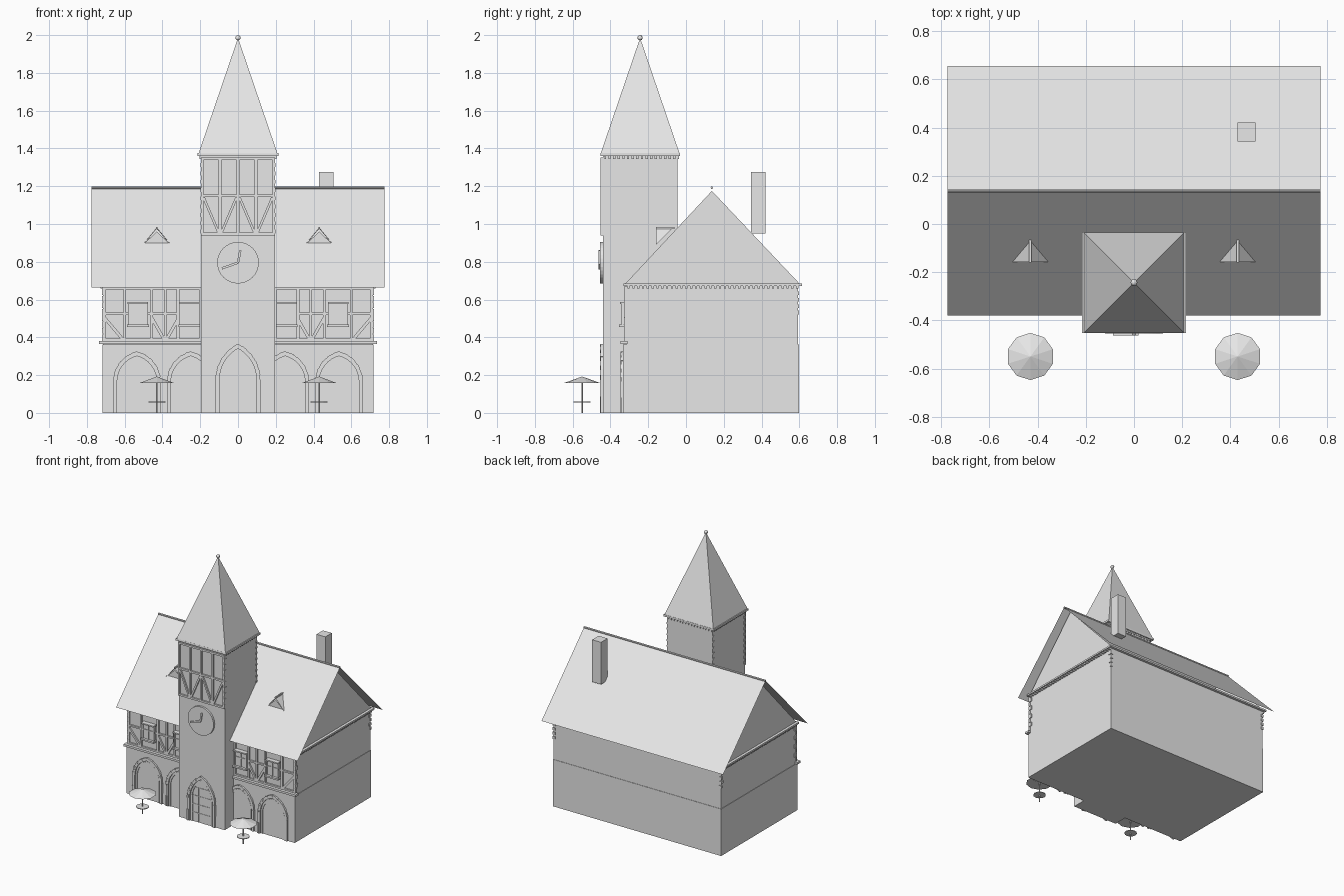
import bpy, bmesh, math
from mathutils import Matrix, Vector

cube = bpy.data.objects.get("Cube")
if cube:
    bpy.data.objects.remove(cube)

stone = bpy.data.materials.new("pale_grey")
stone.use_nodes = True
stone.diffuse_color = (0.8, 0.8, 0.8, 1)
stone.node_tree.nodes["Principled BSDF"].inputs["Base Color"].default_value = (0.8, 0.8, 0.8, 1)


def finish(name, bm):
    mesh = bpy.data.meshes.new(name)
    bm.to_mesh(mesh)
    bm.free()
    mesh.materials.append(stone)
    obj = bpy.data.objects.new(name, mesh)
    bpy.context.collection.objects.link(obj)
    return obj


def box(bm, x, y, z):
    """Box from (low, high) pairs on each axis."""
    size = Matrix.Diagonal((abs(x[1] - x[0]), abs(y[1] - y[0]), abs(z[1] - z[0]), 1))
    mid = Matrix.Translation((sum(x) / 2, sum(y) / 2, sum(z) / 2))
    bmesh.ops.create_cube(bm, size=1, matrix=mid @ size)


def beam(bm, a, b, width, y):
    """Timber lying on a front wall between two (x, z) points."""
    d = Vector((b[0] - a[0], 0, b[1] - a[1]))
    mid = Matrix.Translation(((a[0] + b[0]) / 2, sum(y) / 2, (a[1] + b[1]) / 2))
    turn = Matrix.Rotation(-math.atan2(d.z, d.x), 4, 'Y')
    size = Matrix.Diagonal((d.length, abs(y[1] - y[0]), width, 1))
    bmesh.ops.create_cube(bm, size=1, matrix=mid @ turn @ size)


def cone(bm, at, r1, r2, depth, sides, caps=True):
    bmesh.ops.create_cone(bm, cap_ends=caps, segments=sides, radius1=r1, radius2=r2,
                          depth=depth, matrix=Matrix.Translation(at))


def face(bm, *points):
    bm.faces.new([bm.verts.new(p) for p in points])


def arch_path(cx, w, spring, peak, n=8):
    """Pointed arch outline as (x, z) points from left foot to right foot."""
    h = peak - spring
    r = (h * h + w * w) / (2 * w)
    top = math.asin(h / r)
    half = [(w, 0), (w, spring / 2), (w, spring)]
    half += [(w - r + r * math.cos(top * i / n), spring + r * math.sin(top * i / n))
             for i in range(1, n + 1)]
    path = [(-x, z) for x, z in half] + [p for p in reversed(half[:-1])]
    return [(cx + x, z) for x, z in path]


def arch_band(bm, cx, w, spring, peak, width, y):
    """Solid moulding following a pointed arch."""
    outer = arch_path(cx, w, spring, peak)
    inner = arch_path(cx, w - width, spring, peak - width * 1.2)
    rings = [[bm.verts.new((p[0], yy, p[1])) for p in (o, i) for yy in y]
             for o, i in zip(outer, inner)]
    for a, b in zip(rings, rings[1:]):
        for i, j in ((0, 1), (1, 3), (3, 2), (2, 0)):
            bm.faces.new((a[i], a[j], b[j], b[i]))
    bmesh.ops.recalc_face_normals(bm, faces=bm.faces)


# Main hall walls
bm = bmesh.new()
box(bm, (-.718, .718), (-.333, .597), (0, .362))
box(bm, (-.715, .715), (-.315, .594), (.362, .68))
finish("hall_walls", bm)

# Gable ends
bm = bmesh.new()
for s in (-1, 1):
    face(bm, (s * .715, -.325, .68), (s * .715, .605, .68), (s * .715, .137, 1.175))
finish("gable_ends", bm)

# Main roof and ridge pole
bm = bmesh.new()
for y in (-.38, .655):
    face(bm, (-.775, y, .665), (.775, y, .665), (.775, .137, 1.19), (-.775, .137, 1.19))
bmesh.ops.recalc_face_normals(bm, faces=bm.faces)
finish("main_roof", bm)
bm = bmesh.new()
bmesh.ops.create_cone(bm, cap_ends=True, segments=8, radius1=.007, radius2=.007, depth=1.55,
                      matrix=Matrix.Translation((0, .137, 1.192)) @ Matrix.Rotation(math.pi / 2, 4, 'Y'))
finish("ridge_pole", bm)

# Eaves cornice with dentils
bm = bmesh.new()
box(bm, (-.735, .735), (-.33, .614), (.672, .685))
for i in range(36):
    y = -.31 + i * .0255
    for s in (-1, 1):
        box(bm, (s * .715, s * .728), (y, y + .012), (.658, .673))
finish("eaves_cornice", bm)

# Front string course
bm = bmesh.new()
box(bm, (-.735, .735), (-.348, -.31), (.364, .38))
finish("string_course", bm)

# Corner stones on the upper storey and the tower
bm = bmesh.new()
for s in (-1, 1):
    for i in range(8):
        z = .385 + i * .034
        long = .028 if i % 2 else .014
        box(bm, (s * .70, s * .721), (-.326, -.326 + long), (z, z + .03))
        if i > 3:
            box(bm, (s * .70, s * .721), (.6 - long, .599), (z, z + .02))
    for i in range(9):
        z = .95 + i * .044
        box(bm, (s * .19, s * .199), (-.45, -.425), (z, z + .02))
        box(bm, (s * .19, s * .199), (-.065, -.045), (z, z + .012))
finish("corner_stones", bm)

# Arcade arches with alternating stones
bm = bmesh.new()
arches = [(s * x, .125, .165, .325, -.333) for s in (-1, 1) for x in (.535, .25)]
for cx, w, spring, peak, wall in arches + [(0, .118, .175, .365, -.44)]:
    arch_band(bm, cx, w, spring, peak, .02, (wall - .012, wall + .005))
    arch_band(bm, cx, w - .026, spring, peak - .03, .01, (wall - .006, wall + .005))
    path = arch_path(cx, w - .004, spring, peak - .005, 9)
    for a, b in list(zip(path, path[1:]))[::2]:
        beam(bm, a, b, .012, (wall - .015, wall))
finish("arches", bm)

# Upper storey half timbering
bm = bmesh.new()
Y = (-.327, -.312)
for s in (-1, 1):
    for x in (.708, .6, .458, .385, .318, .2):
        beam(bm, (s * x, .38), (s * x, .67), .014, Y)
    for x0, x1 in ((.2, .72),):
        for z in (.387, .525, .66):
            beam(bm, (s * x0, z), (s * x1, z), .012, Y)
    for a, b in (((.712, .51), (.61, .39)), ((.46, .51), (.392, .39)), ((.31, .51), (.378, .39))):
        beam(bm, (s * a[0], a[1]), (s * b[0], b[1]), .016, Y)
finish("hall_timbers", bm)

# Upper storey windows
bm = bmesh.new()
for cx in (-.53, -.258, .258, .53):
    box(bm, (cx - .048, cx + .048), (-.335, -.31), (.465, .58))
    box(bm, (cx - .058, cx + .058), (-.355, -.31), (.455, .467))
    box(bm, (cx - .054, cx + .054), (-.35, -.31), (.577, .587))
    for x in (-.048, 0, .048):
        beam(bm, (cx + x, .465), (cx + x, .58), .01, (-.342, -.33))
    beam(bm, (cx - .048, .535), (cx + .048, .535), .007, (-.34, -.33))
finish("hall_windows", bm)

# Tower shaft
bm = bmesh.new()
box(bm, (-.195, .195), (-.44, -.045), (0, 1.36))
finish("tower_shaft", bm)

# Tower half timbering
bm = bmesh.new()
Y = (-.452, -.435)
for i in range(5):
    x = -.19 + i * .095
    beam(bm, (x, .94), (x, 1.35), .014, Y)
for z in (.947, 1.15, 1.345):
    beam(bm, (-.197, z), (.197, z), .014, Y)
for i in range(4):
    x = -.19 + i * .095
    a, b = (x + .008, x + .087) if i % 2 == 0 else (x + .087, x + .008)
    beam(bm, (a, 1.14), (b, .955), .013, Y)
finish("tower_timbers", bm)

# Tower cornice with dentils
bm = bmesh.new()
box(bm, (-.215, .215), (-.452, -.033), (1.36, 1.375))
for i in range(16):
    t = i * .0245
    for s in (-1, 1):
        box(bm, (s * .19, s * .203), (-.435 + t, -.423 + t), (1.345, 1.36))
    box(bm, (-.19 + t, -.178 + t), (-.05, -.038), (1.345, 1.36))
finish("tower_cornice", bm)

# Spire and finial ball
bm = bmesh.new()
bmesh.ops.create_cone(bm, cap_ends=True, segments=4, radius1=.21 * math.sqrt(2), radius2=0, depth=.615,
                      matrix=Matrix.Translation((0, -.243, 1.6775)) @ Matrix.Rotation(math.pi / 4, 4, 'Z'))
finish("spire", bm)
bm = bmesh.new()
bmesh.ops.create_uvsphere(bm, u_segments=12, v_segments=8, radius=.014,
                          matrix=Matrix.Translation((0, -.243, 1.986)))
finish("finial_ball", bm)

# Clock dial and hands
bm = bmesh.new()
bmesh.ops.create_cone(bm, cap_ends=True, segments=32, radius1=.11, radius2=.11, depth=.02,
                      matrix=Matrix.Translation((0, -.445, .795)) @ Matrix.Rotation(math.pi / 2, 4, 'X'))
finish("clock_dial", bm)
bm = bmesh.new()
beam(bm, (0, .795), (-.085, .765), .012, (-.463, -.45))
beam(bm, (0, .795), (.012, .86), .012, (-.463, -.45))
finish("clock_hands", bm)

# Tower door glazing bars
bm = bmesh.new()
for x in (-.08, -.028, .028, .08):
    beam(bm, (x, 0), (x, .265), .006, (-.443, -.438))
for z in (.07, .135, .2, .265):
    beam(bm, (-.084, z), (.084, z), .006, (-.443, -.438))
finish("door_panels", bm)

# Dormers
bm = bmesh.new()
for cx in (-.43, .43):
    for s in (-1, 1):
        face(bm, (cx, -.158, .975), (cx + s * .075, -.158, .89), (cx, -.07, .98))
    face(bm, (cx - .063, -.153, .9), (cx + .063, -.153, .9), (cx, -.153, .96))
    box(bm, (cx - .005, cx + .005), (-.16, -.06), (.973, .983))
finish("dormers", bm)

# Chimney
bm = bmesh.new()
box(bm, (.43, .505), (.343, .422), (.95, 1.275))
finish("chimney", bm)

# Parasols with tables
bm = bmesh.new()
for cx in (-.43, .43):
    cone(bm, (cx, -.55, .175), .098, 0, .035, 10)
    cone(bm, (cx, -.55, .085), .004, .004, .17, 8)
    cone(bm, (cx, -.55, .057), .045, .045, .005, 12)
finish("parasols", bm)
